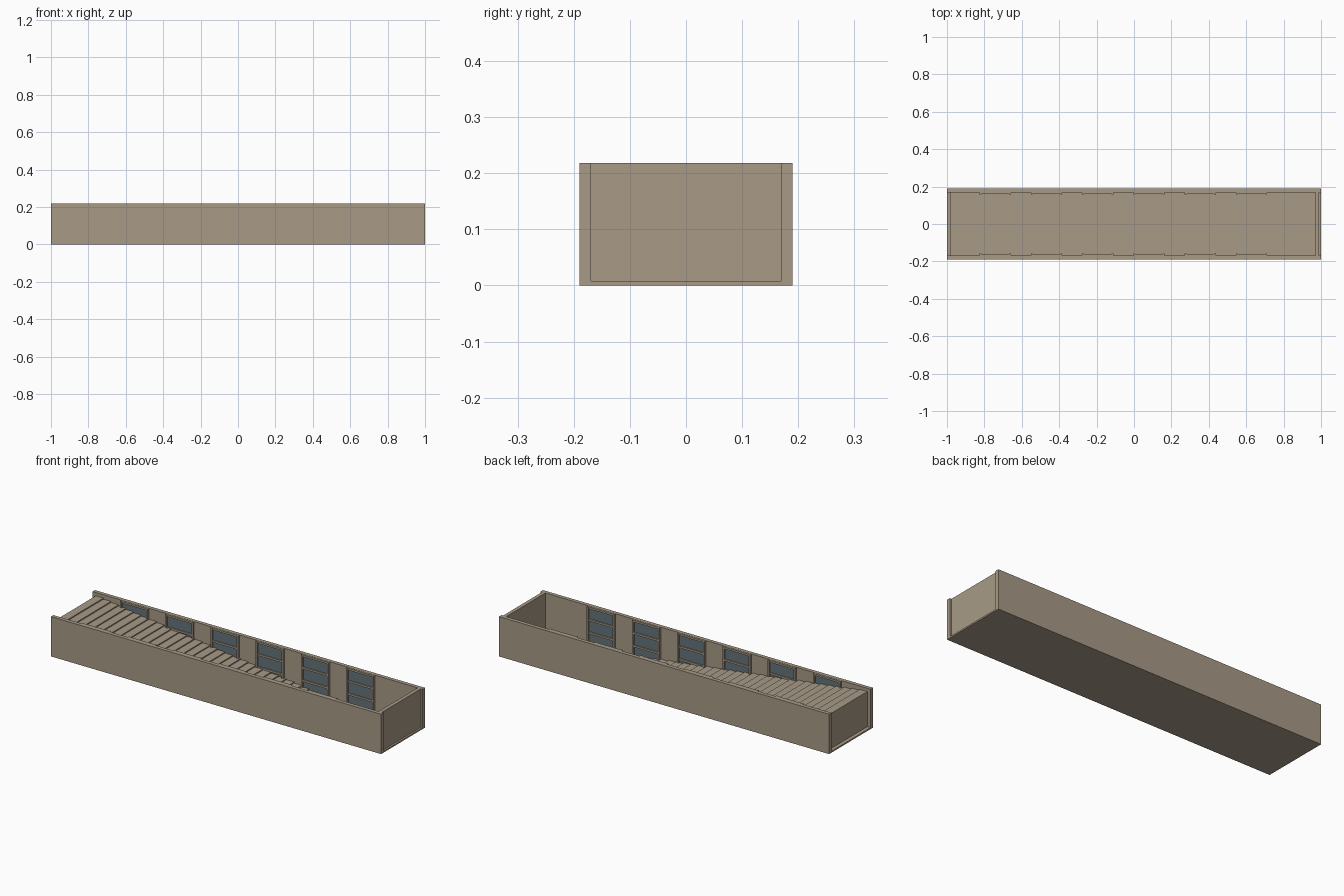
import bpy, bmesh

if "Cube" in bpy.data.objects:
    bpy.data.objects.remove(bpy.data.objects["Cube"])


def material(name, rgb):
    m = bpy.data.materials.new(name)
    m.diffuse_color = (*rgb, 1)
    m.use_nodes = True
    m.node_tree.nodes["Principled BSDF"].inputs["Base Color"].default_value = m.diffuse_color
    return m


STONE = material("warm stone", (0.392, 0.328, 0.242))
PANE = material("slate blue pane", (0.13, 0.175, 0.195))


def finish(name, bm, mat):
    bmesh.ops.recalc_face_normals(bm, faces=bm.faces)
    mesh = bpy.data.meshes.new(name)
    bm.to_mesh(mesh)
    bm.free()
    mesh.materials.append(mat)
    ob = bpy.data.objects.new(name, mesh)
    bpy.context.collection.objects.link(ob)
    return ob


def boxes(name, mat, spans):
    """One object made of boxes given as (x0, x1, y0, y1, z0, z1)."""
    bm = bmesh.new()
    for x0, x1, y0, y1, z0, z1 in spans:
        vs = bmesh.ops.create_cube(bm, size=1)["verts"]
        for v in vs:
            v.co.x = x0 if v.co.x < 0 else x1
            v.co.y = y0 if v.co.y < 0 else y1
            v.co.z = z0 if v.co.z < 0 else z1
    return finish(name, bm, mat)


H, W, INNER, FLOOR = 0.218, 0.19, 0.169, 0.008

# Trough: floor, and end wall set back from the right end
boxes("floor", STONE, [(-1, 1, -INNER, INNER, 0, FLOOR)])
boxes("end_wall", STONE, [(0.97, 0.99, -INNER, INNER, FLOOR, H)])

# Stairs: stepped side profile extruded across the trough
STEPS, X0, X1, TOP = 32, -0.98, 0.5, 0.2
run, rise = (X1 - X0) / STEPS, (TOP - FLOOR) / STEPS
profile = [(X0, FLOOR)]
for i in range(STEPS):
    z = TOP - i * rise
    profile += [(X0 + i * run, z), (X0 + (i + 1) * run, z)]
profile.append((X1, FLOOR))
bm = bmesh.new()
face = bm.faces.new([bm.verts.new((x, -INNER, z)) for x, z in profile])
ext = bmesh.ops.extrude_face_region(bm, geom=[face])["geom"]
bmesh.ops.translate(bm, vec=(0, 2 * INNER, 0),
                    verts=[g for g in ext if isinstance(g, bmesh.types.BMVert)])
finish("stairs", bm, STONE)

# Side walls with six framed windows each, three panes high
for side, s in (("back", 1), ("front", -1)):
    def span(x0, x1, a, b, z0, z1):
        return (x0, x1, min(s * a, s * b), max(s * a, s * b), z0, z1)
    boxes(side + "_wall", STONE, [span(-1, 1, INNER, W, 0, H)])
    panes, frames = [], []
    for i in range(6):
        a = -0.825 + i * 0.274
        b = a + 0.167
        panes.append(span(a + 0.008, b - 0.008, 0.166, INNER, FLOOR, H - 0.006))
        for x in (a, b - 0.009):
            frames.append(span(x, x + 0.009, 0.157, INNER, FLOOR, H - 0.001))
        for z in (0.008, 0.07, 0.14, H - 0.011):
            frames.append(span(a + 0.009, b - 0.009, 0.16, INNER, z, z + 0.01))
    boxes(side + "_window_panes", PANE, panes)
    boxes(side + "_window_frames", STONE, frames)
